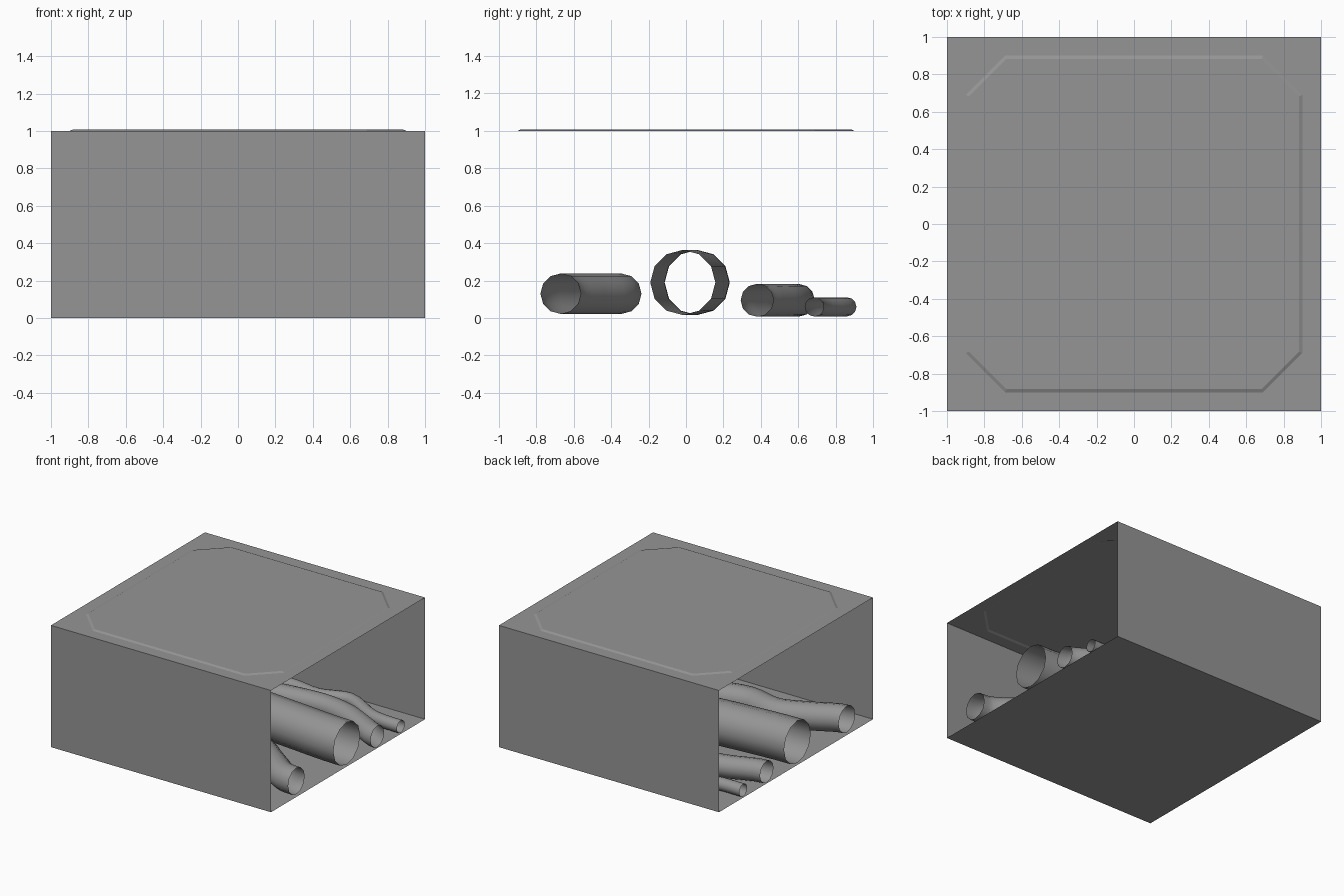
import bpy
import bmesh

default = bpy.data.objects.get("Cube")
if default:
    bpy.data.objects.remove(default, do_unlink=True)

grey = bpy.data.materials.new("mid_grey")
grey.use_nodes = True
colour = (0.3, 0.3, 0.3, 1)
grey.diffuse_color = colour
grey.node_tree.nodes["Principled BSDF"].inputs["Base Color"].default_value = colour


def duct_shell():
    """Thin sheet duct, open at both x ends, with a raised ceiling panel."""
    bm = bmesh.new()
    signs = [(-1, -1), (1, -1), (1, 1), (-1, 1)]
    low = [bm.verts.new((x, y, 0)) for x, y in signs]
    top = [bm.verts.new((x, y, 1)) for x, y in signs]
    bm.faces.new(low[::-1])
    for a, b in ((0, 1), (2, 3)):
        bm.faces.new((low[a], low[b], top[b], top[a]))

    # Chamfered octagon, two points per corner, counter-clockwise
    def octagon(half, cut, z):
        points = []
        for x, y in signs:
            pair = [(x * half, y * cut), (x * cut, y * half)]
            points += pair if x * y > 0 else pair[::-1]
        return [bm.verts.new((x, y, z)) for x, y in points]

    rim = octagon(0.9, 0.69, 1)
    panel = octagon(0.882, 0.682, 1.008)
    for i in range(4):
        j = (i + 1) % 4
        a, b, c = 2 * i, 2 * i + 1, 2 * j
        bm.faces.new((top[i], rim[b], rim[a]))
        bm.faces.new((top[i], top[j], rim[c], rim[b]))
    for i in range(8):
        j = (i + 1) % 8
        bm.faces.new((rim[i], rim[j], panel[j], panel[i]))
    bm.faces.new(panel)
    bmesh.ops.recalc_face_normals(bm, faces=bm.faces)

    mesh = bpy.data.meshes.new("duct_shell")
    bm.to_mesh(mesh)
    bm.free()
    mesh.materials.append(grey)
    shell = bpy.data.objects.new("duct_shell", mesh)
    bpy.context.collection.objects.link(shell)


def pipe(name, radius, height, path):
    """Open tube swept along a winding path lying on the floor."""
    curve = bpy.data.curves.new(name, "CURVE")
    curve.dimensions = "3D"
    curve.bevel_depth = radius
    curve.bevel_resolution = 4
    curve.resolution_u = 4
    curve.use_fill_caps = False
    spline = curve.splines.new("BEZIER")
    spline.bezier_points.add(len(path) - 1)
    for point, (x, y) in zip(spline.bezier_points, path):
        point.co = (x, y, height)
        point.handle_left_type = point.handle_right_type = "FREE"
    # Handles follow the neighbours; the ends leave straight along x
    last = len(path) - 1
    for i, point in enumerate(spline.bezier_points):
        x, y = path[i]
        before, after = path[max(i - 1, 0)], path[min(i + 1, last)]
        slope = 0 if i in (0, last) else (after[1] - before[1]) / (after[0] - before[0])
        dl, dr = (x - before[0]) / 3 or 0.05, (after[0] - x) / 3 or 0.05
        point.handle_left = (x - dl, y - dl * slope, height)
        point.handle_right = (x + dr, y + dr * slope, height)
    curve.materials.append(grey)
    obj = bpy.data.objects.new(name, curve)
    bpy.context.collection.objects.link(obj)
    bpy.ops.object.select_all(action="DESELECT")
    obj.select_set(True)
    bpy.context.view_layer.objects.active = obj
    bpy.ops.object.convert(target="MESH")
    bpy.ops.object.shade_smooth()


duct_shell()
pipe("front_pipe", 0.108, 0.13,
     [(-1, -0.66), (-0.76, -0.56), (-0.5, -0.46), (-0.22, -0.51), (0.05, -0.45),
      (0.4, -0.345), (0.68, -0.52), (0.87, -0.65), (1, -0.67)])
pipe("main_pipe", 0.174, 0.19,
     [(-1, -0.017), (-0.4, 0.02), (0, 0.06), (0.4, 0.03), (1, -0.017)])
pipe("rear_pipe", 0.088, 0.095,
     [(-1, 0.38), (-0.67, 0.48), (-0.3, 0.52), (0.3, 0.6), (0.6, 0.56),
      (0.84, 0.45), (1, 0.38)])
pipe("small_rear_pipe", 0.051, 0.06,
     [(-1, 0.685), (-0.75, 0.69), (-0.4, 0.76), (-0.1, 0.82), (0.17, 0.79),
      (0.42, 0.86), (0.73, 0.71), (1, 0.685)])
